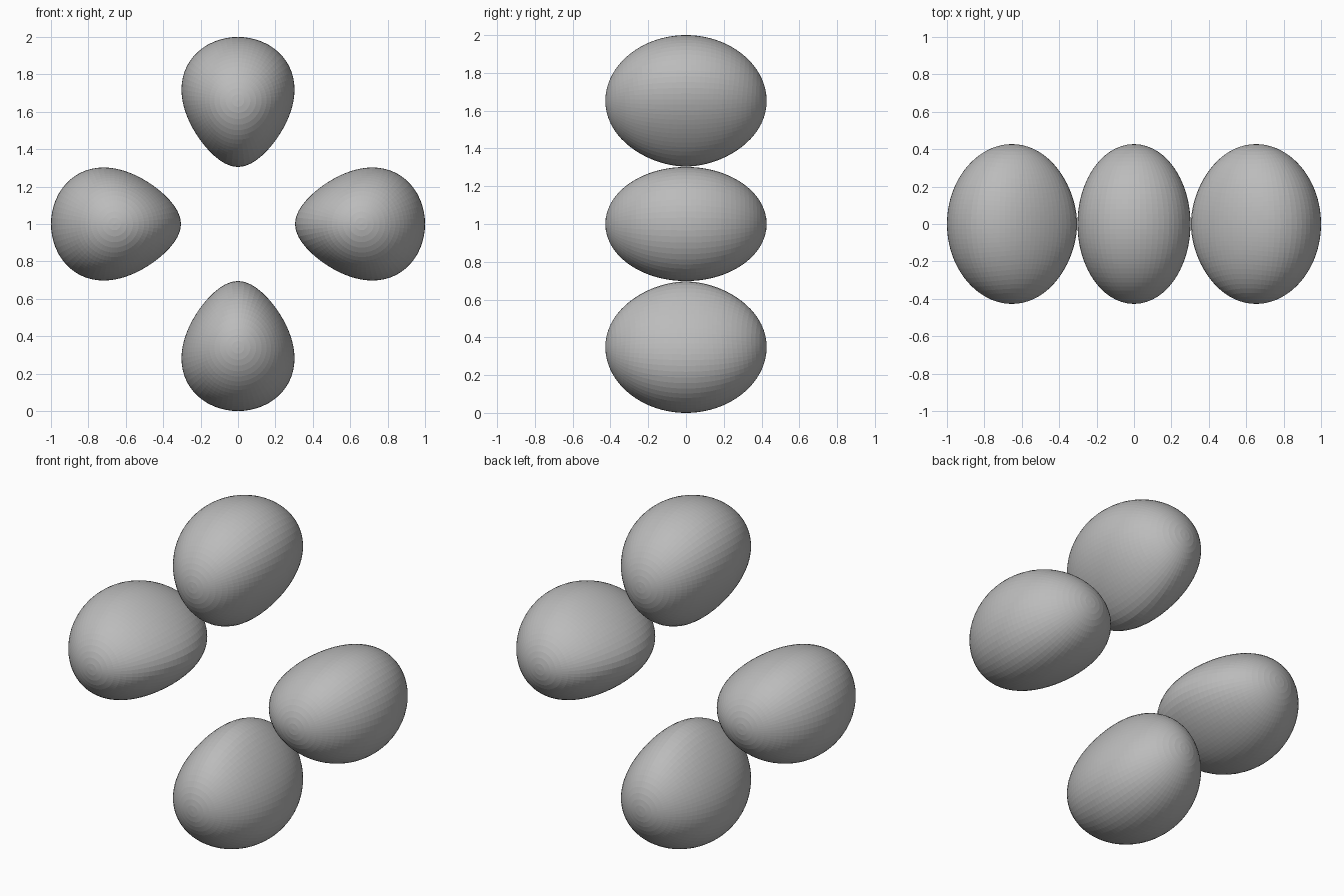
import bpy, bmesh, math
from mathutils import Vector, Matrix

if "Cube" in bpy.data.objects:
    bpy.data.objects.remove(bpy.data.objects["Cube"])

grey = bpy.data.materials.new("plain_grey")
grey.diffuse_color = (0.5, 0.5, 0.5, 1)
grey.use_nodes = True
grey.node_tree.nodes["Principled BSDF"].inputs["Base Color"].default_value = grey.diffuse_color

CENTRE = Vector((0.66, 0, 0))


def field(p):
    """Four-lobed wave field; the lobe surface is where it equals zero."""
    r = p.length
    return (p.x ** 2 - p.z ** 2) * math.exp(2.15 * (1 - r) + 0.972 * (1 - r * r)) - 1


def surface_point(direction):
    """Walk out from the lobe centre to the surface by bisection."""
    lo, hi = 0.0, 0.7
    for _ in range(30):
        mid = (lo + hi) / 2
        p = CENTRE + direction * mid
        if p.x > 0 and field(p) > 0:
            lo = mid
        else:
            hi = mid
    return CENTRE + direction * lo


# One egg-shaped lobe pointing outward along +x
bm = bmesh.new()
bmesh.ops.create_uvsphere(bm, u_segments=64, v_segments=40, radius=1,
                          matrix=Matrix.Rotation(math.pi / 2, 4, 'X'))
for v in bm.verts:
    v.co = surface_point(v.co.normalized())
mesh = bpy.data.meshes.new("lobe")
bm.to_mesh(mesh)
bm.free()
mesh.materials.append(grey)

# Four copies turned around the y axis
for i, name in enumerate(("right_lobe", "top_lobe", "left_lobe", "bottom_lobe")):
    part = mesh.copy()
    part.transform(Matrix.Translation((0, 0, 1)) @ Matrix.Rotation(-i * math.pi / 2, 4, 'Y'))
    ob = bpy.data.objects.new(name, part)
    bpy.context.collection.objects.link(ob)
